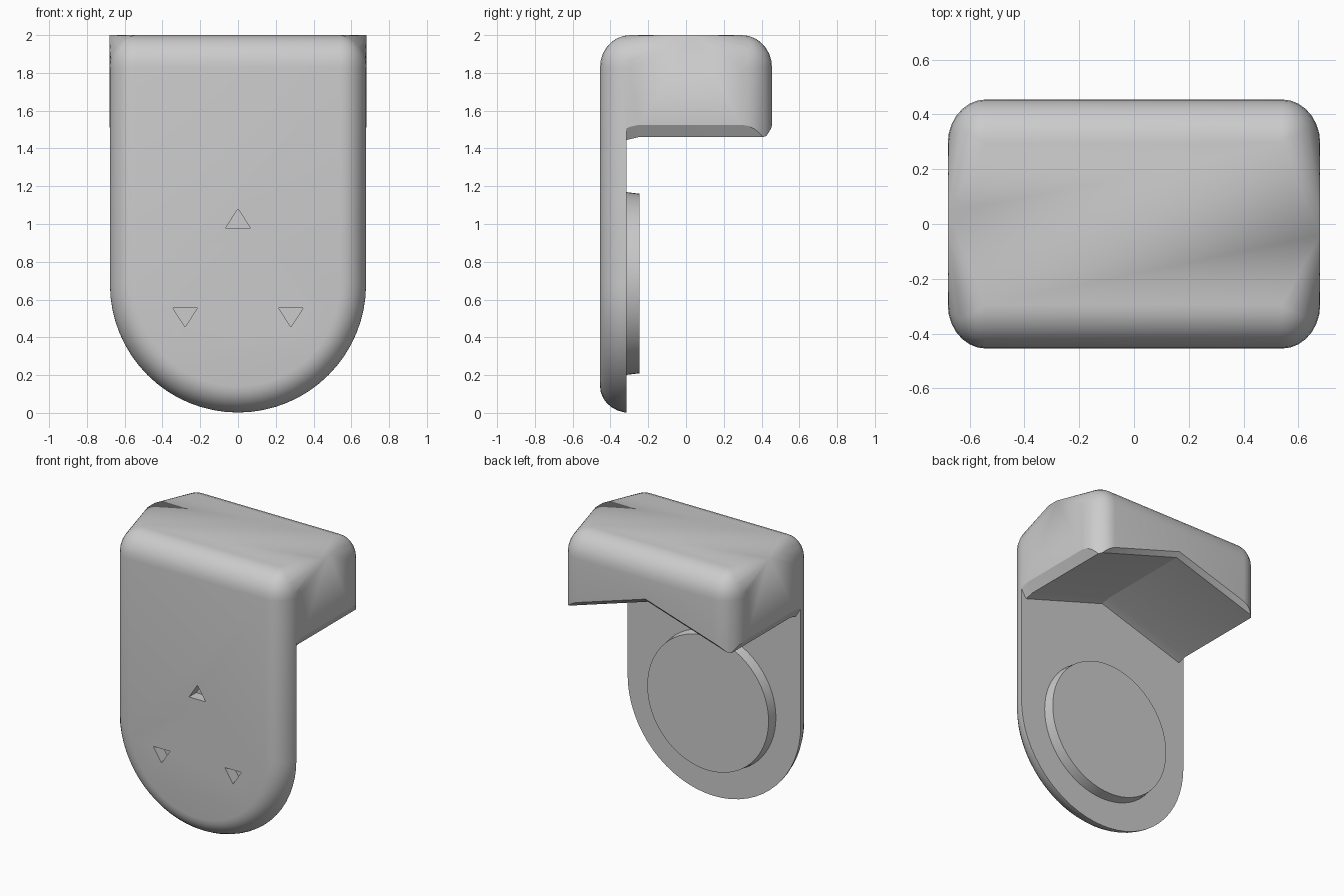
import bpy, bmesh
from math import sin, cos, pi

if "Cube" in bpy.data.objects:
    bpy.data.objects.remove(bpy.data.objects["Cube"])

grey = bpy.data.materials.new("matte grey")
grey.use_nodes = True
grey.diffuse_color = (0.6, 0.6, 0.6, 1)
grey.node_tree.nodes["Principled BSDF"].inputs["Base Color"].default_value = grey.diffuse_color


def make(name, bm):
    bmesh.ops.recalc_face_normals(bm, faces=bm.faces)
    mesh = bpy.data.meshes.new(name)
    bm.to_mesh(mesh)
    bm.free()
    mesh.materials.append(grey)
    obj = bpy.data.objects.new(name, mesh)
    bpy.context.collection.objects.link(obj)
    return obj


def prism(name, profile, rings):
    """Extrude an x-z profile along y; each ring is (y, lift)."""
    bm = bmesh.new()
    loops = [[bm.verts.new((x, y, z + lift)) for x, z in profile] for y, lift in rings]
    n = len(profile)
    for a, b in zip(loops, loops[1:]):
        for i in range(n):
            j = (i + 1) % n
            bm.faces.new((a[i], a[j], b[j], b[i]))
    bm.faces.new(loops[0])
    bm.faces.new(loops[-1])
    return make(name, bm)


def cut(target, cutter):
    cutter.hide_render = True
    mod = target.modifiers.new("cut", 'BOOLEAN')
    mod.operation, mod.solver, mod.object = 'DIFFERENCE', 'EXACT', cutter
    bpy.context.view_layer.objects.active = target
    bpy.ops.object.modifier_apply(modifier=mod.name)
    bpy.data.objects.remove(cutter)


def smooth(obj, angle):
    bpy.ops.object.select_all(action='DESELECT')
    obj.select_set(True)
    bpy.context.view_layer.objects.active = obj
    bpy.ops.object.shade_smooth_by_angle(angle=angle)


# Rounded solid: hull of soft top corners, back columns and the round lower rim
W, D, R, RY, RZ = 0.68, 0.455, 0.14, 0.16, 0.17
STEPS = 7
quarter = [i * pi / 2 / STEPS for i in range(STEPS + 1)]
points = set()
for sx in (-1, 1):
    for sy in (-1, 1):
        points.add((sx * W, sy * 0.04, 2.0))
        for t in quarter:
            for p in quarter:
                points.add((sx * (W - R + R * cos(p) * cos(t)),
                            sy * (D - RY + RY * cos(p) * sin(t)),
                            2 - RZ + RZ * sin(p)))
            if sy > 0:
                points.add((sx * (W - R + R * cos(t)), D - RY + RY * sin(t), 1.3))
for k in range(33):
    a = pi + k * pi / 32
    for t in quarter:
        r = W - R + R * cos(t)
        points.add((r * cos(a), -(D - RY) - RY * sin(t), W + r * sin(a)))

bm = bmesh.new()
for p in points:
    bm.verts.new(p)
bmesh.ops.remove_doubles(bm, verts=bm.verts, dist=0.0005)
bmesh.ops.convex_hull(bm, input=bm.verts)
bmesh.ops.delete(bm, geom=[v for v in bm.verts if not v.link_faces], context='VERTS')
bmesh.ops.dissolve_limit(bm, angle_limit=0.01, verts=bm.verts, edges=bm.edges)
body = make("hook_body", bm)

# Clear the space behind the plate, leaving a hook with a notched underside
side = [(0.64, 1.46), (0.68, 1.525), (0.8, 1.72), (0.8, -1)]
notch = [(0, 1.66)] + side + [(-x, z) for x, z in reversed(side)]
cut(body, prism("notch_cutter", notch,
                [(-0.315, -0.015), (-0.25, 0), (0.425, 0), (0.8, 0.375)]))

# Triangular recesses in the front
for x, z, up in ((0, 0.98, 1), (-0.28, 0.555, -1), (0.28, 0.555, -1)):
    tri = [(x - 0.065, z), (x + 0.065, z), (x, z + 0.1 * up)]
    cut(body, prism("triangle_cutter", tri, [(-0.6, 0), (-0.375, 0)]))
smooth(body, 0.5)

# Raised disc on the back of the plate
bpy.ops.mesh.primitive_cone_add(vertices=64, radius1=0.485, radius2=0.475, depth=0.08,
                                location=(0, -0.285, 0.685), rotation=(-pi / 2, 0, 0))
disc = bpy.context.object
disc.name = "back_disc"
disc.data.materials.append(grey)
smooth(disc, 0.5)
